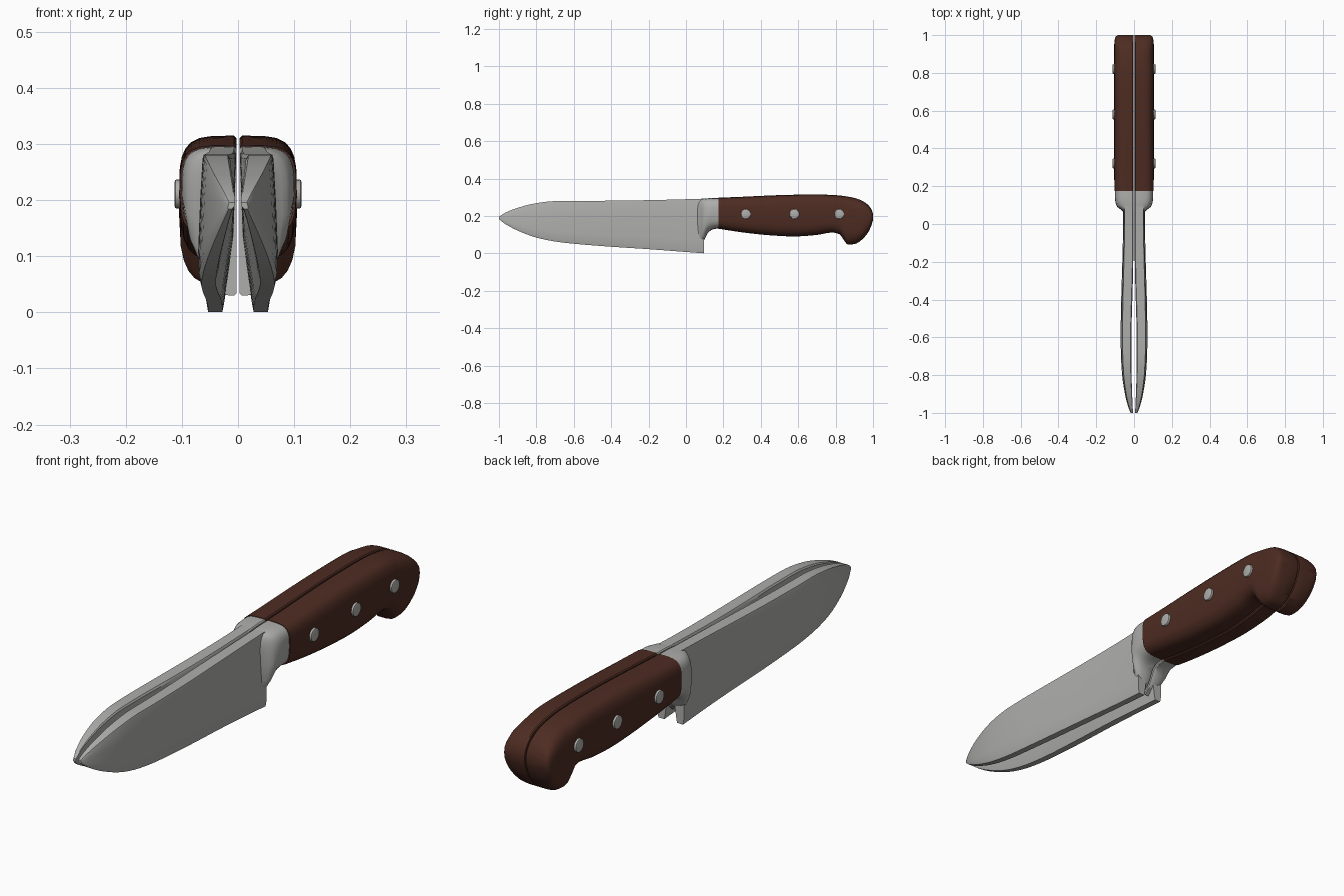
import bpy, bmesh, math
from mathutils import Matrix

if "Cube" in bpy.data.objects:
    bpy.data.objects.remove(bpy.data.objects["Cube"])


def material(name, rgb):
    m = bpy.data.materials.new(name)
    m.diffuse_color = (*rgb, 1)
    m.use_nodes = True
    m.node_tree.nodes["Principled BSDF"].inputs["Base Color"].default_value = m.diffuse_color
    return m


steel = material("steel grey", (0.42, 0.42, 0.41))
wood = material("dark brown wood", (0.075, 0.025, 0.016))


def finish(name, bm, mat, angle=35):
    """Turn a right-hand half into a mirrored, smooth-shaded object."""
    bmesh.ops.recalc_face_normals(bm, faces=bm.faces[:])
    me = bpy.data.meshes.new(name)
    bm.to_mesh(me)
    bm.free()
    me.materials.append(mat)
    ob = bpy.data.objects.new(name, me)
    bpy.context.collection.objects.link(ob)
    bpy.ops.object.select_all(action='DESELECT')
    ob.select_set(True)
    bpy.context.view_layer.objects.active = ob
    bpy.ops.object.shade_smooth_by_angle(angle=math.radians(angle))
    mod = ob.modifiers.new("other half", 'MIRROR')
    mod.use_mirror_merge = False
    return ob


def smooth_stations(st, steps):
    """Cubic interpolation through the stations, using limited slopes so nothing overshoots."""
    n = len(st)

    def slope(i, k):
        d = [(st[j + 1][k] - st[j][k]) / (st[j + 1][0] - st[j][0])
             for j in (i - 1, i) if 0 <= j < n - 1]
        if len(d) == 1:
            return d[0]
        return 0 if d[0] * d[1] <= 0 else 2 * d[0] * d[1] / (d[0] + d[1])

    out = []
    for i in range(n - 1):
        h = st[i + 1][0] - st[i][0]
        for s in range(steps):
            t = s / steps
            row = [st[i][0] + h * t]
            for k in range(1, len(st[0])):
                row.append((2*t**3 - 3*t*t + 1) * st[i][k] + (t**3 - 2*t*t + t) * h * slope(i, k)
                           + (3*t*t - 2*t**3) * st[i+1][k] + (t**3 - t*t) * h * slope(i+1, k))
            out.append(row)
    return out + [list(st[-1])]


def loft(name, stations, section, mat, angle=35):
    bm = bmesh.new()
    rings = [[bm.verts.new((x, s[0], z)) for x, z in section(*s[1:])] for s in stations]
    for a, b in zip(rings, rings[1:]):
        for i in range(len(a)):
            j = (i + 1) % len(a)
            bm.faces.new((a[i], a[j], b[j], b[i]))
    bm.faces.new(rings[0])
    bm.faces.new(rings[-1])
    return finish(name, bm, mat, angle)


# Blade section: flat spine, belly bulging outward, narrow cutting edge
def blade_section(top, bottom, inner, outer):
    h, w = top - bottom, outer - inner
    return [(inner + 0.08 * w, top), (outer * 0.86, top), (outer * 0.89, top - 0.03 * h),
            (outer * 0.95, top - 0.35 * h), (outer, top - 0.75 * h), (outer * 0.98, bottom + 0.07 * h),
            (outer * 0.92, bottom), (inner + 0.45 * w, bottom), (inner + 0.38 * w, bottom + 0.07 * h),
            (inner + 0.1 * w, top - 0.55 * h), (inner, top - 0.03 * h)]


blade = [(-1.0, .196, .184, .005, .018), (-.97, .216, .160, .007, .030), (-.9, .244, .122, .010, .048),
         (-.8, .269, .085, .013, .063), (-.7, .280, .064, .014, .069), (-.6, .281, .052, .014, .071),
         (-.4, .282, .036, .009, .068), (-.2, .285, .023, .004, .062), (0, .290, .008, .003, .058),
         (.095, .293, .001, .003, .058)]
loft("blade", smooth_stations(blade, 3), blade_section, steel)


# Grip section: flat against the seam, rounded on the outside
def grip_section(top, bottom, width, taper):
    mid, h = (top + bottom) / 2, (top - bottom) / 2
    pts = [(.003, top - .004), (.007, top)]
    for i in range(13):
        a = math.radians(82 - 164 * i / 12)
        x = width * abs(math.cos(a)) ** 0.42
        z = math.copysign(abs(math.sin(a)) ** 0.55, a)
        if z < 0:
            x *= 1 - taper * z * z
        pts.append((x, mid + h * z))
    return pts + [(.007, bottom), (.003, bottom + .004)]


# Bolster flaring from the blade heel to the handle
bolster = [(.06, .285, .030, .054, .10), (.075, .291, .045, .068, .2), (.09, .293, .058, .088, .33),
           (.102, .294, .080, .095, .33), (.118, .295, .112, .099, .25), (.145, .296, .129, .101, .15),
           (.185, .296, .136, .101, .08)]
loft("bolster", smooth_stations(bolster, 2), grip_section, steel)

# Wooden handle scales with a hooked butt
handle = [(.175, .298, .132, .104, .05), (.3, .303, .113, .105, .06), (.45, .310, .097, .105, .08),
          (.58, .314, .091, .105, .08), (.7, .315, .099, .105, .06), (.78, .313, .112, .105, .05),
          (.82, .310, .103, .105, .05), (.845, .307, .070, .105, .06), (.865, .304, .048, .105, .08),
          (.9, .297, .050, .105, .08), (.94, .283, .073, .105, .06), (.975, .258, .115, .102, .05),
          (.992, .235, .152, .097, .05), (1.0, .212, .180, .085, .05)]
loft("handle_scale", smooth_stations(handle, 3), grip_section, wood)

# Three rivets through the scales
for n, y in enumerate((.32, .58, .82)):
    bm = bmesh.new()
    place = Matrix.Translation((.097, y, .211)) @ Matrix.Rotation(math.pi / 2, 4, 'Y')
    bmesh.ops.create_cone(bm, cap_ends=True, segments=20, radius1=.026, radius2=.026,
                          depth=.032, matrix=place)
    rim = [e for e in bm.edges if all(v.co.x > .1 for v in e.verts)]
    bmesh.ops.bevel(bm, geom=rim, offset=.004, segments=2, affect='EDGES', profile=.5)
    finish(f"rivet_{n + 1}", bm, steel)
